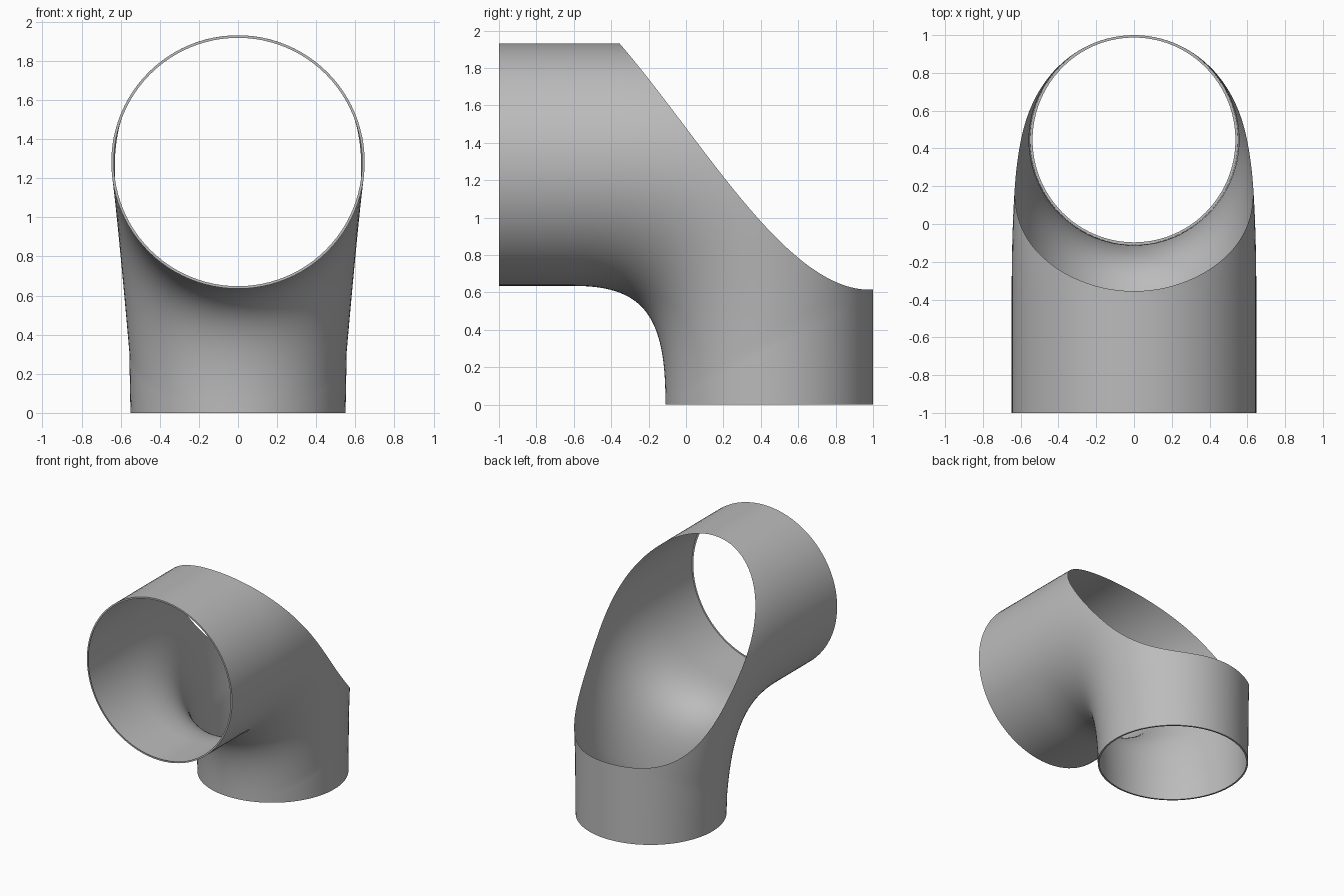
import bpy, bmesh
from math import sin, cos, pi
from mathutils import Vector

if "Cube" in bpy.data.objects:
    bpy.data.objects.remove(bpy.data.objects["Cube"])

SIDES, STRAIGHT, BEND = 96, 12, 40
FRONT_R, FRONT_Z = 0.648, 1.283
BASE_R, BASE_Y = 0.555, 0.445
LIP = 0.013


def cut_height(y):
    """Side profile of the open back."""
    return 1.48 - 1.325 * y + 0.005 * y ** 2 + 0.455 * y ** 3


def wall_path(a):
    """One line along the pipe wall, from the front mouth to the base."""
    s, c = sin(a), cos(a)
    outer = (1 - c) / 2
    zf, yb = FRONT_Z - FRONT_R * c, BASE_Y - BASE_R * c
    start = Vector((-0.6 + 0.3 * outer, zf))
    end = Vector((yb, 0.02 + 0.6 * outer))
    corner = Vector((yb, zf))
    h1, h2 = start.lerp(corner, 0.75), end.lerp(corner, 0.75)
    # Front lip, then straight front pipe
    pts = [(s * (FRONT_R - LIP), -1, FRONT_Z - (FRONT_R - LIP) * c)]
    for i in range(STRAIGHT):
        pts.append((s * FRONT_R, -1 + (start.x + 1) * i / STRAIGHT, zf))
    # Bend, narrowing towards the base
    for i in range(BEND + 1):
        t = i / BEND
        u = 1 - t
        p = u**3 * start + 3*u*u*t * h1 + 3*u*t*t * h2 + t**3 * end
        pts.append((s * (FRONT_R - 0.092 * t * t), p.x, p.y))
    # Straight base pipe, then base lip
    for i in range(1, STRAIGHT + 1):
        k = i / STRAIGHT
        pts.append((s * (0.556 - 0.006 * k), yb, end.y * (1 - k)))
    pts.append((s * (0.55 - LIP), BASE_Y - (BASE_R - LIP) * c, 0))
    return pts


# Pipe wall
bm = bmesh.new()
lines = [[bm.verts.new(p) for p in wall_path(2 * pi * i / SIDES)] for i in range(SIDES)]
for i, a in enumerate(lines):
    b = lines[(i + 1) % SIDES]
    for j in range(len(a) - 1):
        bm.faces.new((a[j], a[j + 1], b[j + 1], b[j]))

# Open back: flatten the cut profile, slice it level, restore the shape
for v in bm.verts:
    v.co.z -= cut_height(v.co.y)
bmesh.ops.bisect_plane(bm, geom=bm.verts[:] + bm.edges[:] + bm.faces[:], dist=1e-5,
                       plane_co=(0, 0, 0), plane_no=(0, 0, 1), clear_outer=True)
for v in bm.verts:
    v.co.z += cut_height(v.co.y)
bmesh.ops.recalc_face_normals(bm, faces=bm.faces[:])

# Turn the wall outwards, judged by the lowest side-facing part of the base
bm.normal_update()
probe = max(bm.faces, key=lambda f: f.calc_center_median().y)
if probe.normal.y < 0:
    bmesh.ops.reverse_faces(bm, faces=bm.faces[:])

mesh = bpy.data.meshes.new("elbow_pipe")
bm.to_mesh(mesh)
bm.free()
pipe = bpy.data.objects.new("elbow_pipe", mesh)
bpy.context.collection.objects.link(pipe)

# Grey finish
grey = bpy.data.materials.new("plain_grey")
grey.use_nodes = True
colour = (0.5, 0.5, 0.5, 1)
grey.diffuse_color = colour
grey.node_tree.nodes["Principled BSDF"].inputs["Base Color"].default_value = colour
mesh.materials.append(grey)

bpy.context.view_layer.objects.active = pipe
pipe.select_set(True)
bpy.ops.object.shade_smooth_by_angle(angle=0.6)
